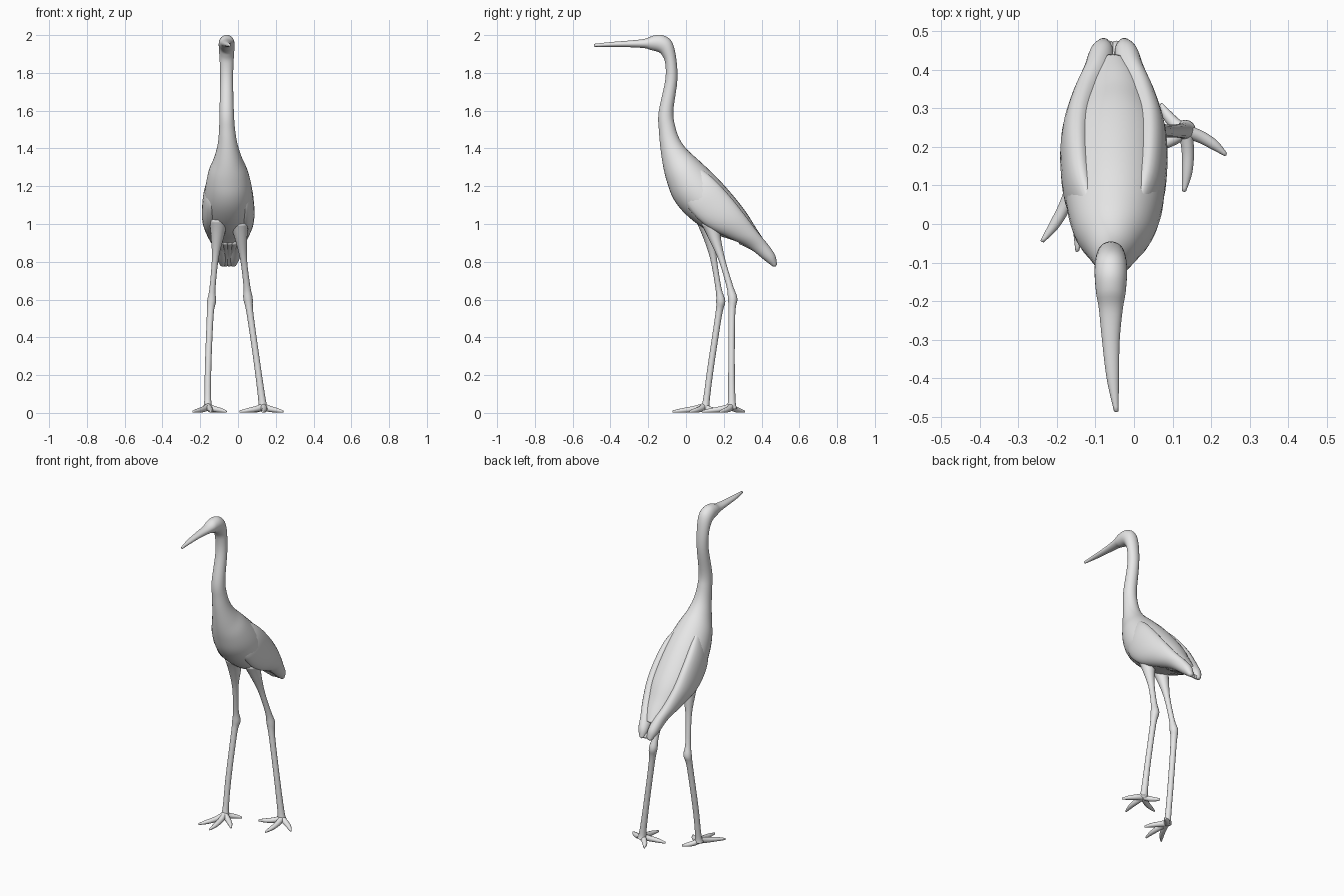
import bpy
import bmesh
import math
from mathutils import Vector

if "Cube" in bpy.data.objects:
    bpy.data.objects.remove(bpy.data.objects["Cube"], do_unlink=True)

grey = bpy.data.materials.new("plain grey")
grey.use_nodes = True
grey.diffuse_color = (0.8, 0.8, 0.8, 1)
grey.node_tree.nodes["Principled BSDF"].inputs["Base Color"].default_value = grey.diffuse_color


def smooth_path(rows, steps):
    """Catmull-Rom interpolation of rows of numbers."""
    result = []
    last = len(rows) - 1
    for i in range(last):
        before, start, end, after = (rows[max(i - 1, 0)], rows[i],
                                     rows[i + 1], rows[min(i + 2, last)])
        for s in range(steps):
            t = s / steps
            result.append([
                b + 0.5 * t * (c - a + t * (2 * a - 5 * b + 4 * c - d
                                            + t * (3 * (b - c) + d - a)))
                for a, b, c, d in zip(before, start, end, after)])
    result.append(list(rows[last]))
    return result


def loft(name, sections, steps=4, sides=20):
    """Skin elliptical sections, each given as (centre, half axis, half axis)."""
    rows = [[*centre, *u, *v] for centre, u, v in sections]
    bm = bmesh.new()
    rings = []
    for row in smooth_path(rows, steps):
        centre, u, v = Vector(row[:3]), Vector(row[3:6]), Vector(row[6:])
        ring = []
        for k in range(sides):
            angle = math.tau * k / sides
            ring.append(bm.verts.new(centre + u * math.cos(angle) + v * math.sin(angle)))
        rings.append(ring)
    for ring, following in zip(rings, rings[1:]):
        for k in range(sides):
            n = (k + 1) % sides
            bm.faces.new((ring[k], ring[n], following[n], following[k]))
    # Rounded end caps
    for ring, neighbour in ((rings[0], rings[1]), (rings[-1], rings[-2])):
        middle = sum((p.co for p in ring), Vector()) / sides
        inner = sum((p.co for p in neighbour), Vector()) / sides
        size = min((p.co - middle).length for p in ring)
        tip = bm.verts.new(middle + (middle - inner).normalized() * size * 0.5)
        for k in range(sides):
            bm.faces.new((ring[k], ring[(k + 1) % sides], tip))
    bmesh.ops.recalc_face_normals(bm, faces=bm.faces)
    mesh = bpy.data.meshes.new(name)
    bm.to_mesh(mesh)
    bm.free()
    mesh.materials.append(grey)
    obj = bpy.data.objects.new(name, mesh)
    bpy.context.collection.objects.link(obj)
    for polygon in mesh.polygons:
        polygon.use_smooth = True
    return obj


def upright(x, half_width, top, bottom):
    """Section spanning a top and a bottom (y, z) point."""
    top, bottom = Vector((x, *top)), Vector((x, *bottom))
    return (top + bottom) / 2, Vector((half_width, 0, 0)), (top - bottom) / 2


# Beak, head, neck and body as one continuous skin
head_and_body = [
    (-.046, .006, (-.485, 1.954), (-.485, 1.938)),
    (-.055, .016, (-.4, 1.963), (-.4, 1.938)),
    (-.06, .023, (-.3, 1.971), (-.3, 1.936)),
    (-.06, .031, (-.22, 1.98), (-.22, 1.931)),
    (-.06, .038, (-.17, 1.998), (-.19, 1.922)),
    (-.06, .042, (-.12, 1.998), (-.145, 1.91)),
    (-.06, .041, (-.075, 1.965), (-.125, 1.89)),
    (-.06, .037, (-.052, 1.88), (-.11, 1.85)),
    (-.06, .034, (-.046, 1.76), (-.11, 1.76)),
    (-.06, .038, (-.067, 1.6), (-.145, 1.59)),
    (-.058, .042, (-.058, 1.52), (-.143, 1.49)),
    (-.055, .052, (-.034, 1.45), (-.135, 1.4)),
    (-.053, .073, (.005, 1.395), (-.12, 1.3)),
    (-.052, .103, (.07, 1.335), (-.1, 1.22)),
    (-.05, .123, (.16, 1.25), (-.07, 1.14)),
    (-.05, .131, (.25, 1.15), (-.02, 1.07)),
    (-.05, .127, (.32, 1.06), (.06, 1.0)),
    (-.05, .105, (.37, .98), (.15, .947)),
    (-.05, .075, (.41, .92), (.26, .91)),
    (-.055, .05, (.44, .87), (.36, .86)),
]
loft("head_neck_and_body", [upright(*s) for s in head_and_body], steps=5, sides=32)

# Folded wings, the same on both sides of the back
wing = [
    (.055, .02, (.04, 1.32), (-.02, 1.24)),
    (.083, .04, (.14, 1.245), (-.005, 1.12)),
    (.093, .045, (.23, 1.15), (.05, 1.04)),
    (.09, .046, (.31, 1.05), (.13, .975)),
    (.07, .042, (.38, .957), (.23, .925)),
    (.045, .037, (.435, .89), (.33, .875)),
    (.032, .03, (.472, .835), (.42, .805)),
    (.027, .014, (.482, .785), (.46, .775)),
]
for side, label in ((1, "left"), (-1, "right")):
    loft(label + "_wing", [upright(-.052 + side * x, w, top, bottom)
                           for x, w, top, bottom in wing], steps=5, sides=24)

# Tail feathers fanned out below the wing tips
for i in range(4):
    spread = i - 1.5
    x = -.055 + spread * .018
    loft(f"tail_feather_{i + 1}", [
        upright(-.055 + spread * .025, .02, (.3, .92), (.28, .895)),
        upright(x - spread * .002, .02, (.4, .86), (.385, .84)),
        upright(x, .012, (.475, .79), (.46, .775)),
    ], sides=12)


def leg(label, joints):
    """Thin leg through (x, y, z, radius) joints."""
    loft(label + "_leg", [((x, y, z), (r, 0, 0), (0, r, 0)) for x, y, z, r in joints],
         sides=16)


def foot(label, hub, tips):
    """Four tapering toes spreading from the hub to (x, y) tips."""
    hub = Vector(hub)
    for toe, tip in zip(("outer", "middle", "inner", "hind"), tips):
        tip = Vector(tip)
        along = (tip - hub).normalized()
        across = Vector((-along.y, along.x, 0))
        bend = Vector((across.x, across.y)) * .008
        sections = []
        for t, z, width, height in ((0, .032, .018, .02), (.35, .02, .016, .016),
                                    (.7, .013, .013, .012), (1, .007, .005, .006)):
            point = hub.lerp(tip, t) + bend * math.sin(math.pi * t)
            sections.append(((point.x, point.y, z), across * width, (0, 0, height)))
        loft(f"{label}_{toe}_toe", sections, sides=12)


# Leading right leg
leg("right", [(-.1, .1, 1.02, .05), (-.108, .122, .94, .036), (-.12, .145, .82, .018),
              (-.135, .172, .66, .016), (-.14, .184, .59, .024), (-.147, .173, .52, .018),
              (-.158, .132, .25, .017), (-.16, .108, .07, .018), (-.16, .1, .025, .026)])
foot("right", (-.16, .095), [(-.238, -.045), (-.147, -.07), (-.062, .02), (-.09, .165)])

# Trailing left leg
leg("left", [(.005, .13, 1.0, .05), (.015, .15, .93, .034), (.03, .19, .81, .018),
             (.047, .232, .67, .018), (.053, .247, .605, .025), (.063, .243, .53, .018),
             (.1, .241, .27, .017), (.127, .242, .07, .02), (.133, .243, .025, .027)])
foot("left", (.134, .24), [(.238, .18), (.13, .085), (.01, .19), (.07, .31)])
